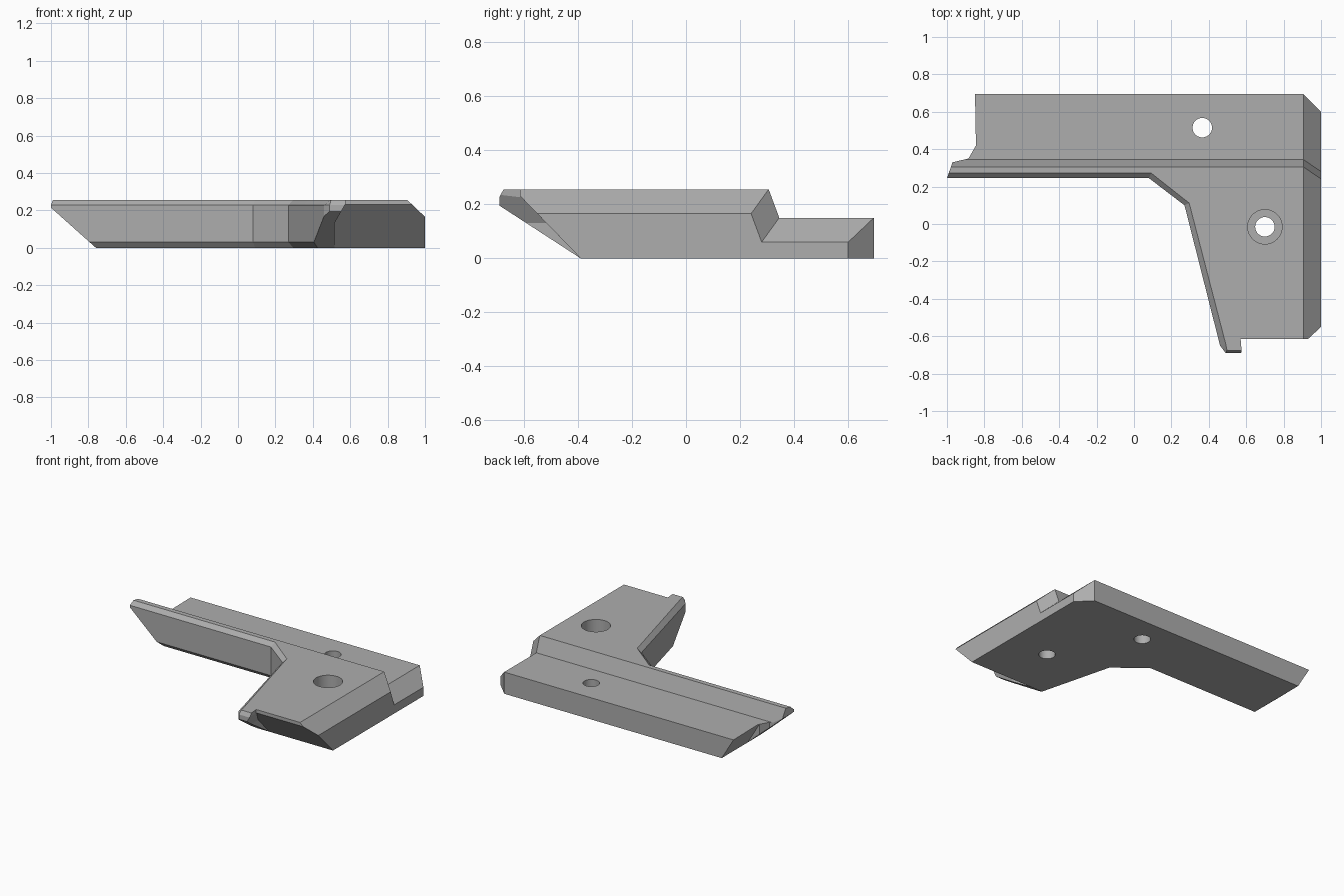
import bpy, bmesh

cube = bpy.data.objects.get("Cube")
if cube:
    bpy.data.objects.remove(cube, do_unlink=True)

grey = bpy.data.materials.new("plain_grey")
grey.use_nodes = True
colour = (0.42, 0.42, 0.42, 1)
grey.diffuse_color = colour
grey.node_tree.nodes["Principled BSDF"].inputs["Base Color"].default_value = colour


def to_object(bm, name):
    bmesh.ops.recalc_face_normals(bm, faces=bm.faces)
    mesh = bpy.data.meshes.new(name)
    bm.to_mesh(mesh)
    bm.free()
    obj = bpy.data.objects.new(name, mesh)
    bpy.context.collection.objects.link(obj)
    mesh.materials.append(grey)
    return obj


def subtract(body, cutter):
    cutter.hide_render = True
    mod = body.modifiers.new(cutter.name, 'BOOLEAN')
    mod.operation = 'DIFFERENCE'
    mod.solver = 'EXACT'
    mod.object = cutter
    bpy.context.view_layer.objects.active = body
    bpy.ops.object.modifier_apply(modifier=mod.name)
    bpy.data.objects.remove(cutter, do_unlink=True)


def cut_hull(body, name, points):
    bm = bmesh.new()
    verts = [bm.verts.new(p) for p in points]
    res = bmesh.ops.convex_hull(bm, input=verts)
    bmesh.ops.dissolve_limit(bm, angle_limit=0.001, verts=bm.verts, edges=bm.edges)
    subtract(body, to_object(bm, name))


def cut_hole(body, name, x, y, radius, low, high):
    bm = bmesh.new()
    bmesh.ops.create_cone(bm, cap_ends=True, segments=48, radius1=radius,
                          radius2=radius, depth=high - low)
    bmesh.ops.translate(bm, verts=bm.verts, vec=(x, y, (low + high) / 2))
    subtract(body, to_object(bm, name))


# Plan outline; the inner edge has an inset twin for its chamfers
inner = [(-1, .245), (.08, .245), (.27, .10), (.46, -.65), (.49, -.69), (.575, -.69)]
inset = [(-.99, .272), (.092, .272), (.295, .112), (.49, -.64), (.497, -.675), (.575, -.675)]
outer = [(.57, -.615), (1, -.615), (1, .6), (.905, .695), (-.85, .695),
         (-.845, .42), (-.885, .35), (-.97, .33)]

# Bracket body lofted through four levels
bm = bmesh.new()
rings = [[bm.verts.new((x, y, z)) for x, y in edge + outer]
         for z, edge in ((0, inset), (.03, inner), (.228, inner), (.255, inset))]
bm.faces.new(rings[0][::-1])
bm.faces.new(rings[-1])
count = len(rings[0])
for a, b in zip(rings, rings[1:]):
    for i in range(count):
        j = (i + 1) % count
        bm.faces.new((a[i], a[j], b[j], b[i]))
bracket = to_object(bm, "corner_bracket")

# Sloping right-hand shoulder
cut_hull(bracket, "shoulder_cutter",
         [(x, y, z) for y in (-.9, .9) for x, z in ((.8, .355), (1.05, .118), (1.1, .4))])

# Lowered back ledge, with its step bending down along the shoulder
section = [(.345, .15), (.267, .36), (.9, .36), (.9, .15)]
cut_hull(bracket, "ledge_cutter", [(x, y, z) for x in (-1.3, 1.2) for y, z in section])
cut_hull(bracket, "ledge_end_cutter",
         [(.905 + .19 * t, y - .13 * t, z - .18 * t) for t in (0, 1) for y, z in section])

# Undercut front end: shallow at the lip, deeper beside it
cut_hull(bracket, "lip_cutter", [(x, y, z) for x in (0, 1.2)
                                 for y, z in ((-.313, -.05), (-.775, .25), (-1, -.05))])
cut_hull(bracket, "front_cutter",
         [(.515, -.341, -.05), (.515, -.516, .13), (.575, -.618, .235),
          (1.2, -.341, -.05), (1.2, -.618, .235),
          (.515, -1, -.05), (.515, -1, .13), (.575, -1, .235), (1.2, -1, -.05), (1.2, -1, .235)])

# Undercut left end: lip and ledge
cut_hull(bracket, "left_lip_cutter", [(x, y, z) for y in (0, .9)
                                      for x, z in ((-.704, -.05), (-1.04, .25), (-1.4, -.05))])
cut_hull(bracket, "left_ledge_cutter", [(x, y, z) for y in (.41, .9)
                                        for x, z in ((-.73, -.05), (-.88, .2), (-1.4, -.05))])

# Screw holes, one counterbored
cut_hole(bracket, "ledge_hole", .365, .515, .052, -.1, .4)
cut_hole(bracket, "main_hole", .7, -.015, .052, -.1, .4)
cut_hole(bracket, "main_counterbore", .7, -.015, .092, .1, .4)

# Smooth hole walls, crisp edges elsewhere
bpy.ops.object.select_all(action='DESELECT')
bracket.select_set(True)
bpy.context.view_layer.objects.active = bracket
bpy.ops.object.shade_smooth_by_angle(angle=0.3)
